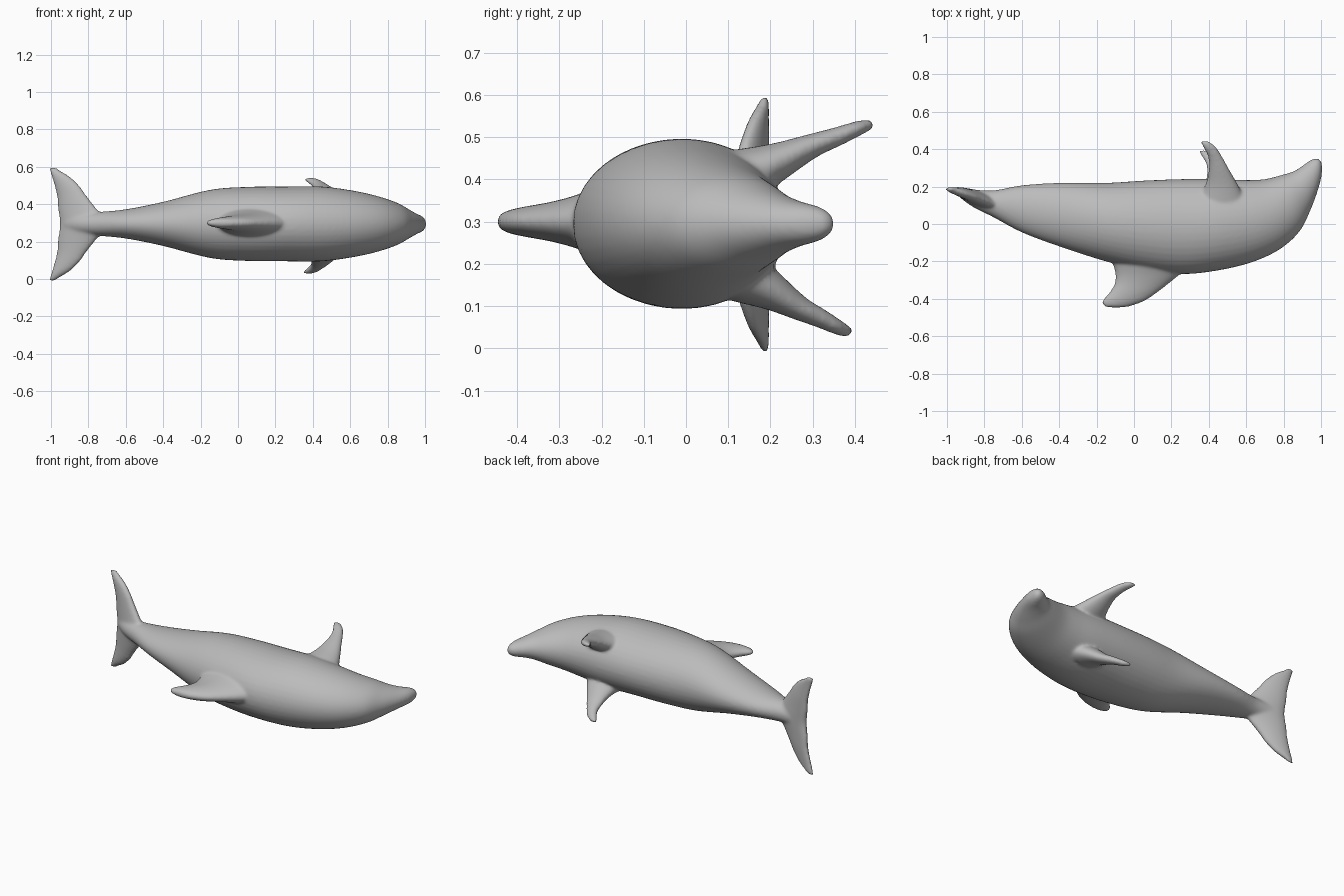
import bpy, bmesh, math
from mathutils import Vector

cube = bpy.data.objects.get("Cube")
if cube:
    bpy.data.objects.remove(cube, do_unlink=True)

MID = 0.295   # height of the symmetry plane
bm = bmesh.new()


def smooth_rows(rows, steps=5):
    """Catmull-Rom interpolation between section rows."""
    out = []
    for i in range(len(rows) - 1):
        p0, p1 = rows[max(i - 1, 0)], rows[i]
        p2, p3 = rows[i + 1], rows[min(i + 2, len(rows) - 1)]
        for s in range(steps):
            t = s / steps
            out.append([0.5 * (2 * b + (c - a) * t + (2 * a - 5 * b + 4 * c - d) * t * t
                               + (3 * b - a - 3 * c + d) * t ** 3)
                        for a, b, c, d in zip(p0, p1, p2, p3)])
    out.append(list(rows[-1]))
    return out


def loft(rows, normal, sides=32):
    """Loft elliptical sections. Row: edge point a, edge point b, half thickness."""
    n = Vector(normal).normalized()
    rings = []
    for r in smooth_rows(rows):
        a, b, half = Vector(r[0:3]), Vector(r[3:6]), max(r[6], 0.003)
        c, u = (a + b) / 2, (a - b) / 2
        rings.append([bm.verts.new(c + u * math.cos(k * math.tau / sides)
                                   + n * half * math.sin(k * math.tau / sides))
                      for k in range(sides)])
    faces = [bm.faces.new(rings[0]), bm.faces.new(rings[-1][::-1])]
    for p, q in zip(rings, rings[1:]):
        for k in range(sides):
            j = (k + 1) % sides
            faces.append(bm.faces.new((p[k], q[k], q[j], p[j])))
    bmesh.ops.recalc_face_normals(bm, faces=faces)


# Torso, head and beak: belly x, y, back x, y, half width
torso = [
    (-0.93, 0.19, -0.93, 0.14, 0.03),
    (-0.86, 0.185, -0.86, 0.09, 0.05),
    (-0.75, 0.18, -0.75, 0.035, 0.063),
    (-0.60, 0.207, -0.60, -0.045, 0.078),
    (-0.40, 0.22, -0.40, -0.12, 0.118),
    (-0.15, 0.22, -0.15, -0.20, 0.182),
    (0.05, 0.232, 0.05, -0.245, 0.198),
    (0.25, 0.24, 0.25, -0.268, 0.2),
    (0.45, 0.24, 0.44, -0.25, 0.2),
    (0.60, 0.235, 0.63, -0.205, 0.178),
    (0.70, 0.24, 0.78, -0.135, 0.15),
    (0.80, 0.265, 0.885, -0.04, 0.115),
    (0.86, 0.285, 0.942, 0.07, 0.082),
    (0.905, 0.315, 0.98, 0.17, 0.058),
    (0.94, 0.34, 1.002, 0.25, 0.045),
    (0.965, 0.35, 1.006, 0.30, 0.032),
    (0.985, 0.352, 1.004, 0.33, 0.015),
]
loft([(ax, ay, MID, bx, by, MID, h) for ax, ay, bx, by, h in torso], (0, 0, 1), 40)

# Dorsal fin: y, trailing x, leading x, half thickness
dorsal = [
    (-0.13, -0.15, 0.36, 0.09),
    (-0.21, -0.115, 0.31, 0.08),
    (-0.27, -0.10, 0.245, 0.06),
    (-0.32, -0.105, 0.185, 0.047),
    (-0.37, -0.135, 0.12, 0.038),
    (-0.41, -0.17, 0.06, 0.03),
    (-0.437, -0.165, -0.01, 0.02),
    (-0.447, -0.14, -0.06, 0.01),
]
loft([(te, y, 0.30, le, y, 0.30, h) for y, te, le, h in dorsal], (0, 0, 1))

# Pectoral fins: trailing x, leading x, y, z, half thickness
pectoral = [
    (0.35, 0.59, 0.14, 0.41, 0.065),
    (0.385, 0.55, 0.22, 0.443, 0.045),
    (0.40, 0.505, 0.30, 0.480, 0.029),
    (0.395, 0.472, 0.36, 0.502, 0.023),
    (0.37, 0.44, 0.41, 0.522, 0.018),
    (0.352, 0.40, 0.443, 0.533, 0.012),
]
loft([(te, y, z, le, y, z, h) for te, le, y, z, h in pectoral], (0, -0.35, 0.94))
lower = [(te - 0.01, le - 0.01, 0.14 + (y - 0.14) * 0.83, MID - (z - MID) * 1.09, h)
         for te, le, y, z, h in pectoral]
loft([(te, y, z, le, y, z, h) for te, le, y, z, h in lower], (0, 0.42, 0.91))

# Tail flukes: distance from the middle, trailing x, leading x, half thickness
fluke = [
    (0.0, -0.952, -0.69, 0.04),
    (0.08, -0.962, -0.755, 0.034),
    (0.15, -0.968, -0.81, 0.029),
    (0.20, -0.98, -0.845, 0.025),
    (0.25, -0.995, -0.895, 0.02),
    (0.285, -1.007, -0.95, 0.014),
    (0.303, -1.01, -0.975, 0.008),
]


def tilt(x):
    return 0.18 - 0.38 * max(x + 0.95, -0.02)


whole = [(-d, *r) for d, *r in fluke[:0:-1]] + fluke
loft([(te, tilt(te), MID + d, le, tilt(le), MID + d, h) for d, te, le, h in whole],
     (0.35, 0.94, 0))

# One skin: fuse the overlapping parts and soften the joints
mesh = bpy.data.meshes.new("dolphin")
bm.to_mesh(mesh)
bm.free()
dolphin = bpy.data.objects.new("dolphin", mesh)
bpy.context.collection.objects.link(dolphin)

grey = bpy.data.materials.new("plain grey")
grey.use_nodes = True
colour = (0.5, 0.5, 0.5, 1)
grey.diffuse_color = colour
grey.node_tree.nodes["Principled BSDF"].inputs["Base Color"].default_value = colour
mesh.materials.append(grey)

fuse = dolphin.modifiers.new("fuse", 'REMESH')
fuse.mode = 'VOXEL'
fuse.voxel_size = 0.008
fuse.use_smooth_shade = True
soften = dolphin.modifiers.new("soften", 'SMOOTH')
soften.factor = 0.5
soften.iterations = 12
for poly in mesh.polygons:
    poly.use_smooth = True
